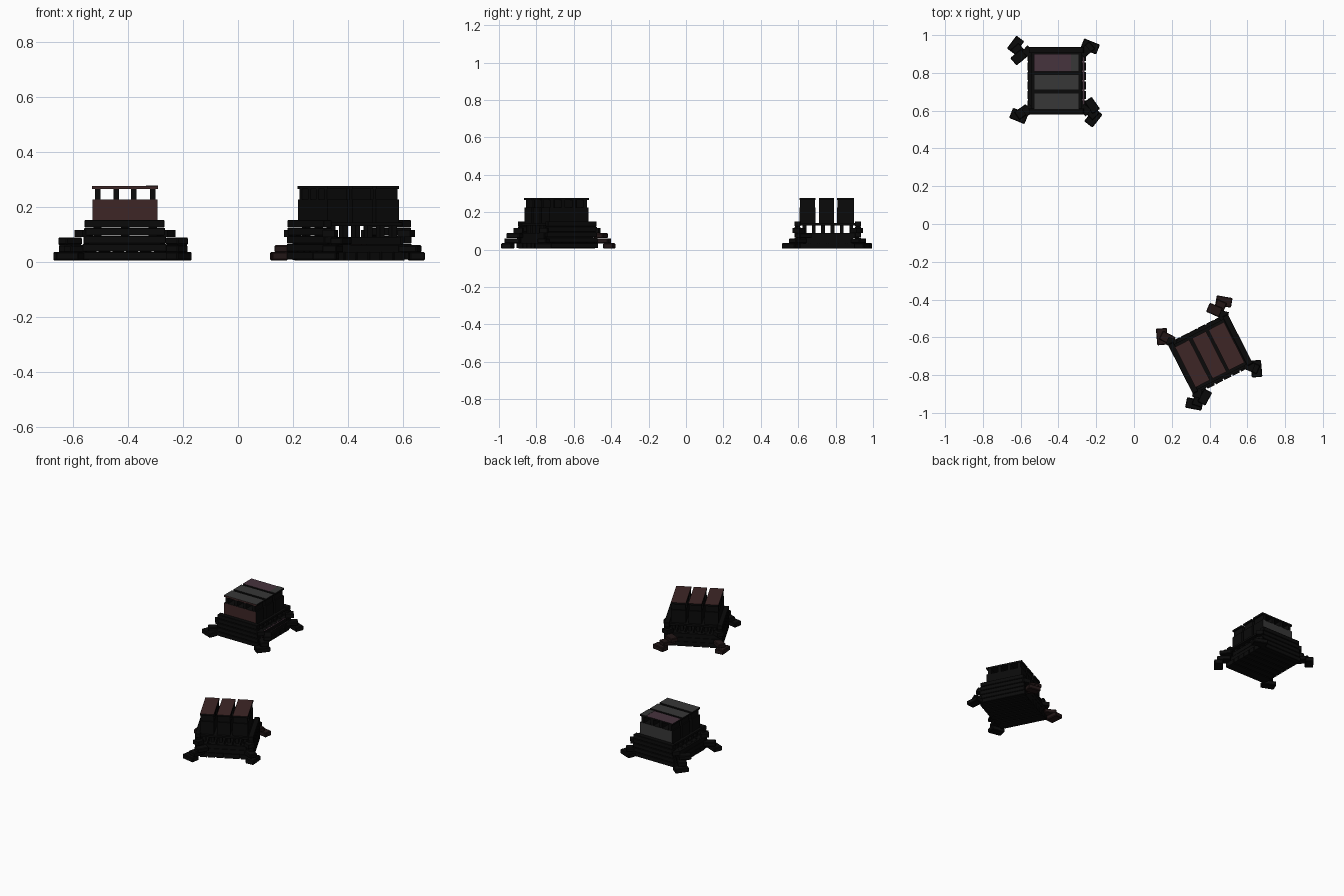
import bpy, bmesh, math
from mathutils import Matrix, Vector

if "Cube" in bpy.data.objects:
    bpy.data.objects.remove(bpy.data.objects["Cube"])

def material(name, rgb):
    m = bpy.data.materials.new(name)
    m.diffuse_color = (*rgb, 1)
    m.use_nodes = True
    m.node_tree.nodes["Principled BSDF"].inputs["Base Color"].default_value = m.diffuse_color
    return m

CHAR = material("charred black", (0.003, 0.003, 0.003))
BROWN = material("dark red brown", (0.047, 0.019, 0.019))
GREY = material("ash grey", (0.038, 0.038, 0.038))
MAUVE = material("dull mauve", (0.062, 0.033, 0.048))
EMBER = material("scorched brown", (0.016, 0.008, 0.008))

def boxes(name, items, place, mat=CHAR, faces=None, bevel=0.0):
    """items: (cx, cy, cz, sx, sy, sz, turn degrees); faces: {axis name: material}"""
    bm = bmesh.new()
    for cx, cy, cz, sx, sy, sz, turn in items:
        mtx = (Matrix.Translation((cx, cy, cz)) @ Matrix.Rotation(math.radians(turn), 4, 'Z')
               @ Matrix.Diagonal((sx, sy, sz, 1)))
        bmesh.ops.create_cube(bm, size=1, matrix=mtx)
    if bevel:
        bmesh.ops.bevel(bm, geom=bm.edges[:], offset=bevel, segments=1, affect='EDGES')
    bm.normal_update()
    me = bpy.data.meshes.new(name)
    me.materials.append(mat)
    dirs = {'top': Vector((0, 0, 1)), 'front': Vector((0, -1, 0)), 'back': Vector((0, 1, 0))}
    for i, (side, m) in enumerate((faces or {}).items(), 1):
        me.materials.append(m)
        for f in bm.faces:
            if f.normal.dot(dirs[side]) > 0.9:
                f.material_index = i
    bm.to_mesh(me)
    bm.free()
    ob = bpy.data.objects.new(name, me)
    ob.matrix_world = place
    bpy.context.collection.objects.link(ob)

def stack(tag, place, tops, front, back, rim, west_feet):
    # crossed slats of the base
    n = [-0.125 + 0.05 * i for i in range(6)]
    boxes(tag + "_lower_slats", [(0, y, 0.02, 0.31, 0.042, 0.03, 0) for y in n], place)
    boxes(tag + "_middle_slats", [(x, 0, 0.047, 0.042, 0.32, 0.026, 0) for x in n], place)
    boxes(tag + "_upper_slats", [(0, y, 0.076, 0.28, 0.042, 0.028, 0) for y in n], place)
    # long beams piled up on the front and back
    boxes(tag + "_long_beams",
          [(-0.002, s * 0.162, 0.022 + 0.029 * i, 0.31 - 0.005 * i, 0.032, 0.027, 0)
           for s in (-1, 1) for i in range(5)], place, bevel=0.002)
    # short beams on the sides
    boxes(tag + "_left_beams", [(-0.142, -0.01, 0.02 + 0.028 * i, 0.02, 0.29, 0.026, 0)
                                for i in range(3)], place)
    boxes(tag + "_right_beams", [(0.138, -0.01, 0.02 + 0.028 * i, 0.018, 0.29, 0.026, 0)
                                 for i in range(3)], place, faces={'top': rim})
    # small posts and deck carrying the crates
    boxes(tag + "_posts", [(x, -0.125 + 0.05 * i, 0.11, 0.03, 0.02, 0.044, 0)
                           for i in range(6) for x in (-0.1, 0, 0.1)], place)
    boxes(tag + "_deck", [(0, 0, 0.136, 0.27, 0.3, 0.012, 0)], place)
    # splayed blocks at the corners, rising in steps toward the beams
    west = [(-0.217, 0.19, 0.02, 0.085, 0.052, 0.03, 53), (-0.2, 0.125, 0.075, 0.075, 0.052, 0.027, 40),
            (-0.195, 0.15, 0.047, 0.085, 0.055, 0.027, -50),
            (-0.2, -0.186, 0.02, 0.088, 0.058, 0.03, -22), (-0.18, -0.165, 0.047, 0.075, 0.05, 0.026, 35)]
    east = [(0.178, 0.182, 0.02, 0.09, 0.056, 0.03, -22), (0.16, 0.165, 0.047, 0.075, 0.05, 0.026, 40),
            (0.195, -0.196, 0.02, 0.088, 0.056, 0.03, 52), (0.188, -0.13, 0.075, 0.078, 0.048, 0.027, -55),
            (0.18, -0.16, 0.047, 0.085, 0.055, 0.027, -45)]
    boxes(tag + "_left_corner_blocks", west, place, west_feet, bevel=0.004)
    boxes(tag + "_right_corner_blocks", east, place, bevel=0.004)
    boxes(tag + "_corner_steps", [(sx * 0.15, sy * 0.155, 0.102, 0.05, 0.045, 0.026, sx * sy * 40)
                                  for sx in (-1, 1) for sy in (-1, 1)], place)
    # three crates, each with a raised lid on crosswise battens
    rows = [(-0.108, 0.085), (-0.007, 0.082), (0.095, 0.092)]
    for k, (y, w) in enumerate(rows):
        f = {}
        if k == 0:
            f['front'] = front
        if k == 2:
            f['back'] = back
        boxes(f"{tag}_crate_{k}", [(0, y, 0.183, 0.236, w, 0.086, 0)], place, faces=f)
        boxes(f"{tag}_battens_{k}", [(x, y, 0.246, 0.02, w - 0.004, 0.042, 0)
                                     for x in (-0.1, -0.032, 0.032, 0.1)], place)
        f = {'top': tops[k]}
        if k == 0:
            f['front'] = front
        boxes(f"{tag}_lid_{k}", [(0, y, 0.27, 0.24, w, 0.011, 0)], place, faces=f)

place_a = Matrix.Translation((-0.41, 0.758, 0))
place_b = Matrix.Translation((0.405, -0.69, 0)) @ Matrix.Rotation(math.radians(-63), 4, 'Z')
stack("back_stack", place_a, [GREY, GREY, MAUVE], BROWN, GREY, MAUVE, CHAR)
# grey patch on the end of the mauve lid
boxes("lid_patch", [(0.098, 0.095, 0.276, 0.044, 0.092, 0.002, 0)], place_a, GREY)
stack("front_stack", place_b, [BROWN] * 3, CHAR, CHAR, CHAR, EMBER)
